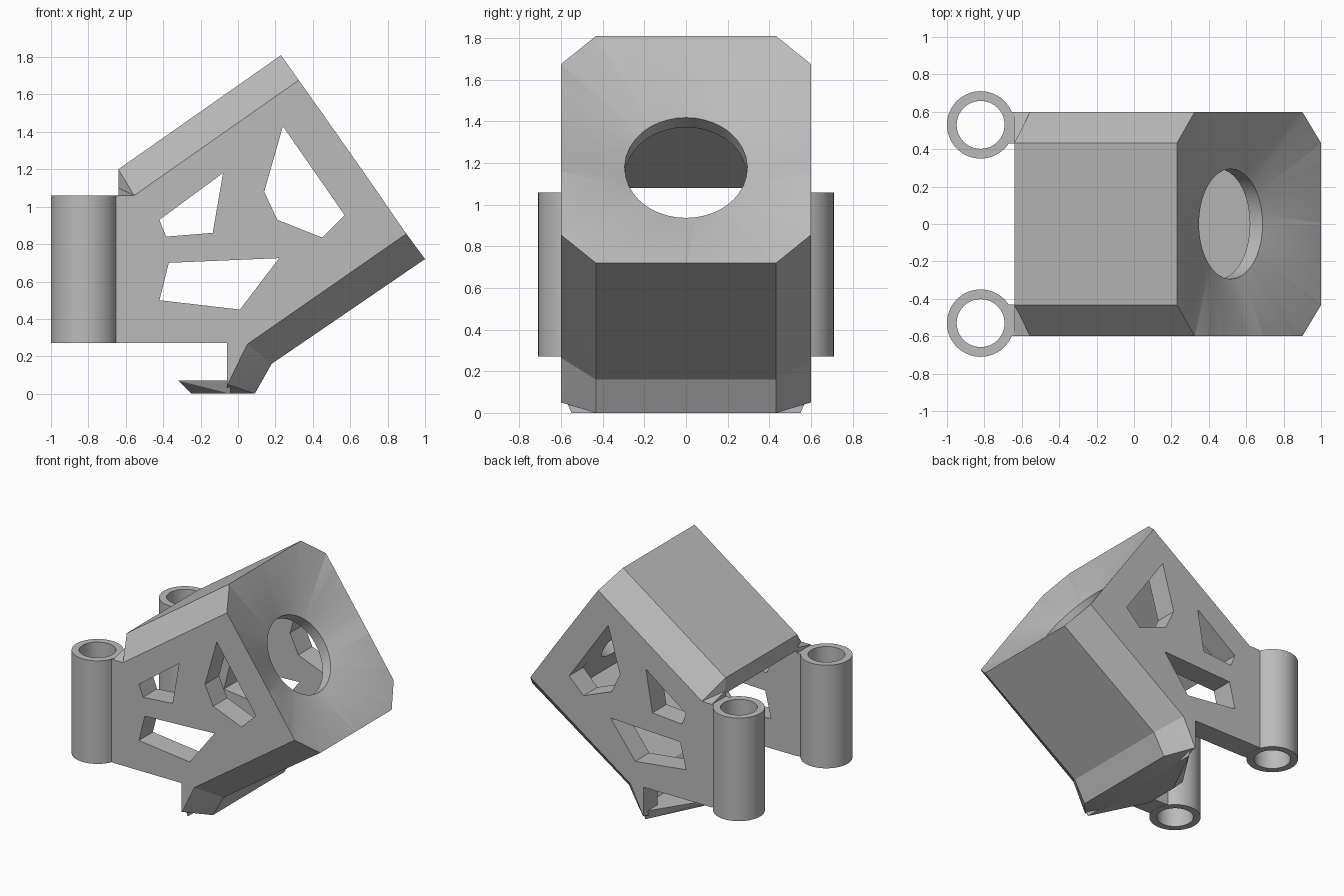
import bpy, bmesh, math
from mathutils import Vector

cube = bpy.data.objects.get("Cube")
if cube:
    bpy.data.objects.remove(cube, do_unlink=True)

grey = bpy.data.materials.new("plain grey")
grey.use_nodes = True
grey.diffuse_color = (0.5, 0.5, 0.5, 1)
grey.node_tree.nodes["Principled BSDF"].inputs["Base Color"].default_value = (0.5, 0.5, 0.5, 1)


def loft(name, loops):
    """Closed solid through loops that share one point count."""
    bm = bmesh.new()
    rows = [[bm.verts.new(p) for p in loop] for loop in loops]
    n = len(rows[0])
    for a, b in zip(rows, rows[1:]):
        for i in range(n):
            j = (i + 1) % n
            bm.faces.new((a[i], a[j], b[j], b[i]))
    bm.faces.new(rows[0])
    bm.faces.new(rows[-1][::-1])
    bmesh.ops.triangulate(bm, faces=[f for f in bm.faces if len(f.verts) < 20])
    bmesh.ops.recalc_face_normals(bm, faces=bm.faces)
    mesh = bpy.data.meshes.new(name)
    bm.to_mesh(mesh)
    bm.free()
    mesh.materials.append(grey)
    ob = bpy.data.objects.new(name, mesh)
    bpy.context.collection.objects.link(ob)
    return ob


def slab(profile, y):
    return [(x, y, z) for x, z in profile]


def prism(name, profile, y):
    return loft(name, [slab(profile, -y), slab(profile, y)])


def cut(target, cutter):
    bpy.context.view_layer.objects.active = target
    mod = target.modifiers.new("cut", 'BOOLEAN')
    mod.object = cutter
    mod.operation = 'DIFFERENCE'
    mod.solver = 'EXACT'
    bpy.ops.object.modifier_apply(modifier=mod.name)
    bpy.data.objects.remove(cutter, do_unlink=True)


def smooth(ob, angle):
    bpy.ops.object.select_all(action='DESELECT')
    ob.select_set(True)
    bpy.context.view_layer.objects.active = ob
    bpy.ops.object.shade_smooth_by_angle(angle=math.radians(angle))


# Duct body: middle profile, and the side profile that forms the chamfers
HALF, FLAT = 0.6, 0.433
middle = [(-.64, .27), (-.06, .27), (-.06, 0), (.09, 0), (.18, .16),
          (1, .72), (.23, 1.81), (-.64, 1.2), (-.64, 1.1)]
side = [(-.64, .27), (-.06, .27), (-.06, .05), (-.055, .05), (.05, .265),
        (.9, .855), (.33, 1.68), (-.555, 1.06), (-.64, 1.06)]
body = loft("duct_body", [slab(side, -HALF), slab(middle, -FLAT),
                          slab(middle, FLAT), slab(side, HALF)])

# Hollow interior, open to the back and below
cut(body, prism("cavity", [(-.9, .9), (.115, 1.607), (.767, .678), (.102, .225),
                           (.015, .07), (-.9, .07)], 0.43))

# Side windows
windows = [
    [(-.42, .93), (-.08, 1.18), (-.135, .86), (-.385, .84)],
    [(.24, 1.43), (.14, 1.08), (.21, .93), (.45, .835), (.57, .955)],
    [(-.42, .5), (-.37, .7), (.22, .725), (.01, .45)],
]
for w in windows:
    cut(body, prism("window_cutter", w, 1))

# Dish blending the eight-sided rim into the round hole
axis = Vector((1.09, 0, 0.77)).normalized()
down = Vector((0.77, 0, -1.09)).normalized()
centre = Vector((.615, 0, 1.265)) + down * 0.015
top, low, ch = -0.682, 0.652, 0.165
corners = [(-FLAT, top), (FLAT, top), (HALF, top + ch), (HALF, low - ch),
           (FLAT, low), (-FLAT, low), (-HALF, low - ch), (-HALF, top + ch)]
RADIUS, DEPTH, STEPS = 0.295, 0.13, 8
rim = [Vector(a).lerp(Vector(b), k / STEPS)
       for a, b in zip(corners, corners[1:] + corners[:1]) for k in range(STEPS)]
ring = [p.normalized() * RADIUS for p in rim]
outer = [r + (p - r) * 1.2 for p, r in zip(rim, ring)]


def place(points, depth):
    return [centre + Vector((0, p.x, 0)) + down * p.y - axis * depth for p in points]


cut(body, loft("dish_cutter", [place(outer, -DEPTH * 0.2), place(ring, DEPTH),
                               place(ring, 0.3)]))
smooth(body, 20)

# Tapered lip under the outlet
upper = [(-.04, -.58), (-.32, -.15), (-.32, .15), (-.04, .58)]
lower = [(-.04, -.55), (-.25, -.13), (-.25, .13), (-.04, .55)]
loft("outlet_lip", [[(x, y, .07) for x, y in upper], [(x, y, 0) for x, y in lower]])


# Mounting sleeves with short webs to the side walls
def circle(r, z, y, n=64):
    return [(-.82 + r * math.cos(math.tau * i / n), y + r * math.sin(math.tau * i / n), z)
            for i in range(n)]


for name, s in (("left", -1), ("right", 1)):
    y = 0.53 * s
    sleeve = loft(name + "_sleeve", [circle(.18, .27, y), circle(.18, 1.06, y)])
    cut(sleeve, loft("bore", [circle(.128, .1, y), circle(.128, 1.2, y)]))
    smooth(sleeve, 30)
    web = [(-.675, .43 * s), (-.63, .43 * s), (-.63, .598 * s), (-.675, .598 * s)]
    loft(name + "_web", [[(a, b, z) for a, b in web] for z in (.272, 1.058)])
